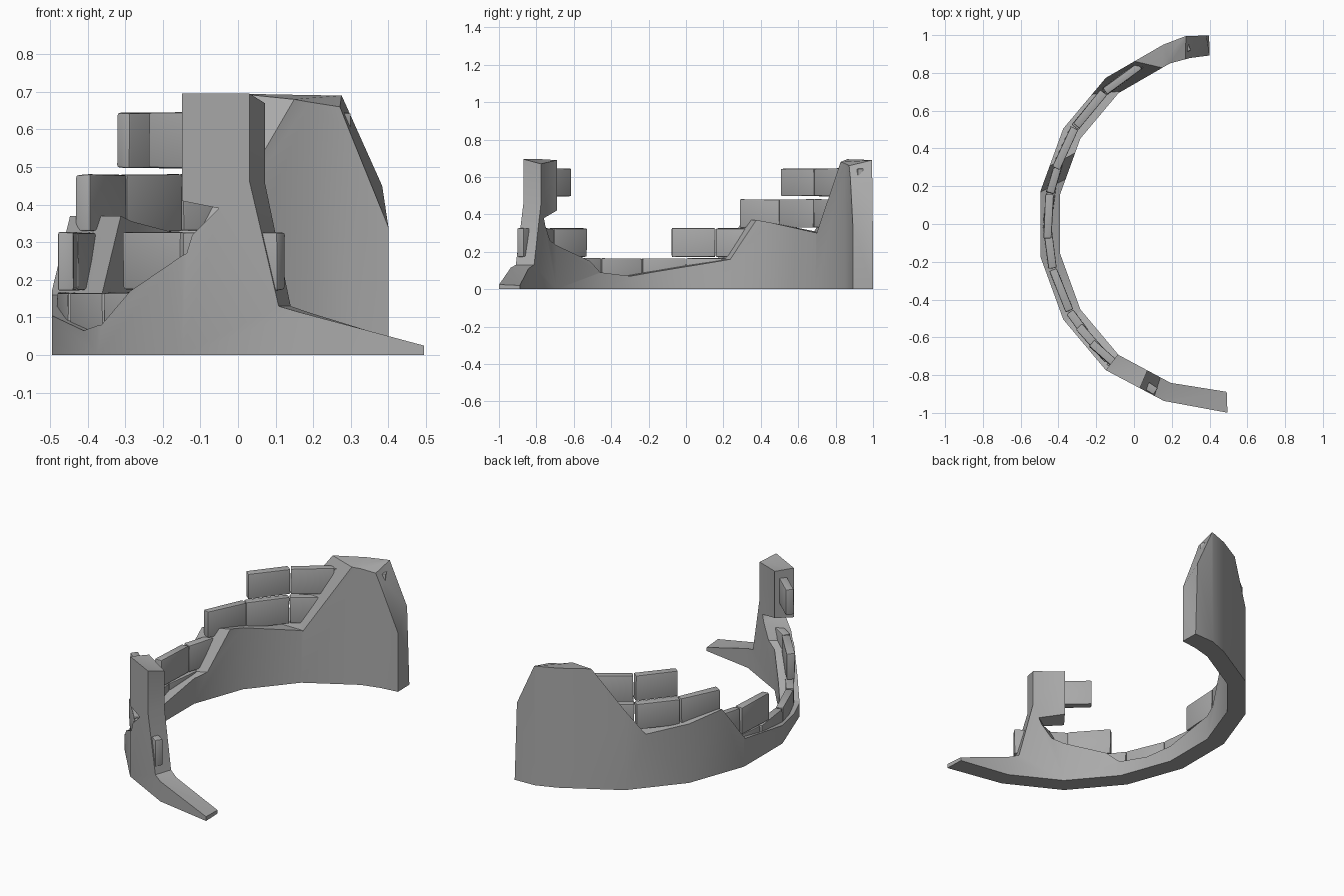
import bpy, bmesh, math, random
from mathutils import Matrix, Vector

random.seed(4)
cube = bpy.data.objects.get("Cube")
if cube:
    bpy.data.objects.remove(cube, do_unlink=True)

CENTRE_X = 0.5
R_OUT, R_IN, R_BRICK = 1.01, 0.905, 0.953


def make_material(name, rgb):
    mat = bpy.data.materials.new(name)
    mat.use_nodes = True
    mat.diffuse_color = (*rgb, 1)
    mat.node_tree.nodes["Principled BSDF"].inputs["Base Color"].default_value = (*rgb, 1)
    return mat


stone = make_material("grey stone", (0.4, 0.4, 0.4))


def finish(bm, name, angle):
    bmesh.ops.recalc_face_normals(bm, faces=bm.faces)
    mesh = bpy.data.meshes.new(name)
    bm.to_mesh(mesh)
    bm.free()
    obj = bpy.data.objects.new(name, mesh)
    bpy.context.collection.objects.link(obj)
    mesh.materials.append(stone)
    bpy.ops.object.select_all(action="DESELECT")
    obj.select_set(True)
    bpy.context.view_layer.objects.active = obj
    bpy.ops.object.shade_smooth_by_angle(angle=math.radians(angle))


def on_circle(deg, radius):
    a = math.radians(deg)
    return Vector((CENTRE_X - radius * math.cos(a), radius * math.sin(a), 0))


# Facet corners of the curved wall: angle, inner radius, outer radius
facets = [(a, R_IN, R_OUT) for a in range(-50, 71, 20)]
facets = [(-90, 0.89, 1.0), (-70, 0.895, 0.997)] + facets + [(77, 0.902, 1.02), (90, 0.905, 1.003)]


def bend(deg, depth):
    """Place a point of the unrolled wall on the faceted ring."""
    for a, b in zip(facets, facets[1:]):
        if deg <= b[0]:
            break
    f = (deg - a[0]) / (b[0] - a[0])
    p, q = [on_circle(c[0], c[1] + (c[2] - c[1]) * depth) for c in (a, b)]
    return p.lerp(q, f)


# Broken wall outline: inner angle, inner height, outer angle, outer height
outline = [
    (-89.4, 0, -89.7, 0), (-89.4, .02, -89.7, .025),
    (-66.1, .13, -66.7, .13), (-61.1, .46, -61.7, .46),
    (-61.1, .67, -61.7, .695), (-49.7, .69, -50, .695),
    (-49.7, .42, -50, .41), (-59, .38, -56.4, .39),
    (-58, .34, -51.8, .32), (-54.5, .26, -50.8, .27),
    (-35, .15, -37.8, .17), (-30.5, .09, -31, .08),
    (-19.4, .07, -24, .065), (15.4, .16, 9.5, .16),
    (24.8, .37, 18, .37), (50.7, .30, 43.5, .31),
    (67, .68, 60, .695), (75.3, .66, 77.3, .69),
    (83.6, .34, 83.4, .45), (83.6, 0, 84.2, 0),
]

# Wall: loft the two outlines, cut at each facet, then bend round
bm = bmesh.new()
inner = [bm.verts.new((math.radians(p[0]), 0, p[1])) for p in outline]
outer = [bm.verts.new((math.radians(p[2]), 1, p[3])) for p in outline]
bm.faces.new(inner)
bm.faces.new(outer[::-1])
for i in range(len(outline)):
    j = (i + 1) % len(outline)
    bm.faces.new((inner[i], outer[i], outer[j], inner[j]))
bm.normal_update()
bmesh.ops.triangulate(bm, faces=bm.faces[:], ngon_method="EAR_CLIP")
for facet in facets[1:-1]:
    bmesh.ops.bisect_plane(bm, geom=bm.verts[:] + bm.edges[:] + bm.faces[:], dist=1e-4,
                           plane_co=(math.radians(facet[0]), 0, 0), plane_no=(1, 0, 0))
for v in bm.verts:
    spot = bend(math.degrees(v.co.x), v.co.y)
    v.co = (spot.x, spot.y, v.co.z)
bmesh.ops.remove_doubles(bm, verts=bm.verts[:], dist=1e-4)
bm.normal_update()
bmesh.ops.dissolve_limit(bm, angle_limit=math.radians(1), verts=bm.verts[:], edges=bm.edges[:])
finish(bm, "broken_wall", 30)


# Worn bricks in the core of the wall
def brick(name, start, end, low, high):
    bm = bmesh.new()
    bmesh.ops.create_cube(bm, size=1)
    length = R_BRICK * math.radians(end - start) - 0.006
    bmesh.ops.scale(bm, vec=(0.043, length, high - low), verts=bm.verts[:])
    for v in bm.verts:
        v.co += Vector([random.uniform(-.002, .002) for _ in range(3)])
    bmesh.ops.bevel(bm, geom=bm.edges[:], offset=0.007, segments=2, profile=0.6,
                    affect="EDGES", clamp_overlap=True)
    middle = (start + end) / 2
    place = on_circle(middle, R_BRICK) + Vector((0, 0, (low + high) / 2))
    turn = Matrix.Rotation(-math.radians(middle), 4, "Z")
    bmesh.ops.transform(bm, matrix=Matrix.Translation(place) @ turn, verts=bm.verts[:])
    finish(bm, name, 35)


# Courses: bottom, top, joint angles
STEP = 14.4
courses = [
    ("first_course", .03, .166, [STEP * k for k in range(-3, 3)]),
    ("second_course_back", .173, .326, [STEP * k - 4.8 for k in range(4)]),
    ("second_course_front", .173, .326, [-66.8, -48.6, -34.2]),
    ("third_course_back", .33, .48, [17.7 + STEP * k for k in range(4)]),
    ("top_course_back", .497, .645, [32.6, 46.8, 61, 77.8]),
    ("top_course_front", .497, .645, [-56, -40.8]),
]
for name, low, high, joints in courses:
    for n, (a, b) in enumerate(zip(joints, joints[1:])):
        brick(f"{name}_brick_{n + 1}", a, b, low, high)
